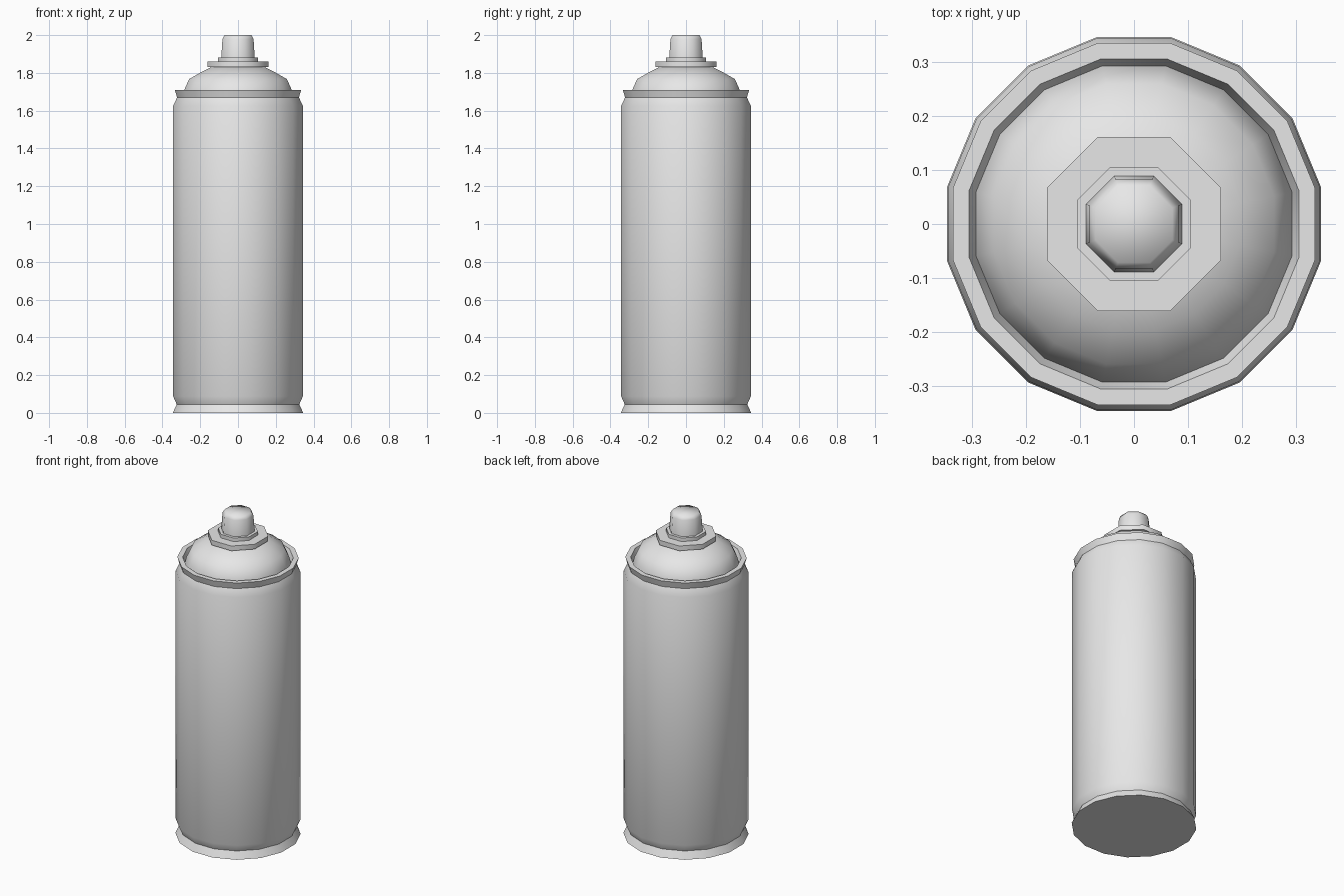
import bpy
import bmesh
from math import cos, sin, pi, radians

cube = bpy.data.objects.get("Cube")
if cube:
    bpy.data.objects.remove(cube, do_unlink=True)

metal = bpy.data.materials.new("light grey")
metal.use_nodes = True
metal.diffuse_color = (0.8, 0.8, 0.8, 1)
metal.node_tree.nodes["Principled BSDF"].inputs["Base Color"].default_value = (0.8, 0.8, 0.8, 1)


def lathe(name, profile, sides, angle):
    """Turn a (radius, height) profile, flats facing the axes, ends capped."""
    bm = bmesh.new()
    rings = []
    for r, z in profile:
        turns = [2 * pi * (i + 0.5) / sides for i in range(sides)]
        rings.append([bm.verts.new((r * cos(a), r * sin(a), z)) for a in turns])
    for low, high in zip(rings, rings[1:]):
        for i in range(sides):
            j = (i + 1) % sides
            bm.faces.new((low[i], low[j], high[j], high[i]))
    bm.faces.new(rings[0][::-1])
    bm.faces.new(rings[-1])
    mesh = bpy.data.meshes.new(name)
    bm.to_mesh(mesh)
    bm.free()
    mesh.materials.append(metal)
    obj = bpy.data.objects.new(name, mesh)
    bpy.context.collection.objects.link(obj)
    bpy.ops.object.select_all(action="DESELECT")
    obj.select_set(True)
    bpy.context.view_layer.objects.active = obj
    bpy.ops.object.shade_smooth_by_angle(angle=radians(angle))
    return obj


# Can: flared foot, straight wall, shoulder, rim, valley and dome
lathe("can_body", [
    (0.352, 0), (0.331, 0.045),
    (0.35, 0.088), (0.35, 1.625),
    (0.329, 1.67), (0.341, 1.71),
    (0.311, 1.71), (0.298, 1.675),
    (0.29, 1.71), (0.264, 1.767), (0.2, 1.803), (0.143, 1.832),
], 16, 38)

# Valve collar and its smaller step
lathe("valve_collar", [(0.174, 1.83), (0.174, 1.86)], 8, 50)
lathe("valve_step", [(0.114, 1.86), (0.114, 1.882)], 8, 50)

# Spray button with a softened top edge
lathe("spray_button", [(0.096, 1.882), (0.089, 1.98), (0.077, 2.0)], 8, 70)
